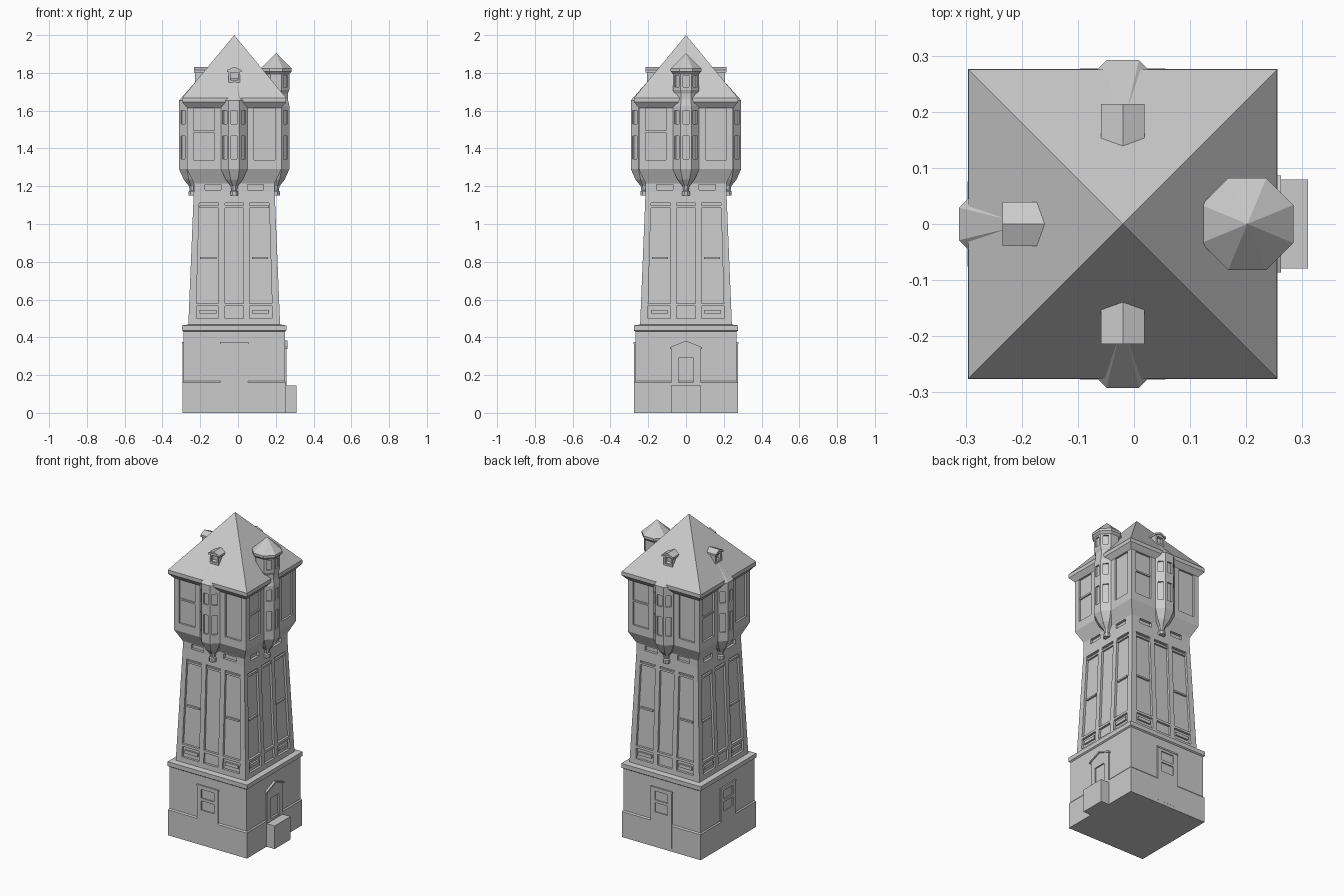
import bpy, bmesh, math
from mathutils import Matrix, Vector

if "Cube" in bpy.data.objects:
    bpy.data.objects.remove(bpy.data.objects["Cube"])

CX = -0.02  # tower axis
stone = bpy.data.materials.new("grey stone")
stone.diffuse_color = (0.6, 0.6, 0.6, 1)
stone.use_nodes = True
stone.node_tree.nodes["Principled BSDF"].inputs["Base Color"].default_value = stone.diffuse_color


def side(k, u=0, r=0, turn=0):
    """Local frame of tower side k: u along the wall, -y outward."""
    return (Matrix.Translation((CX, 0, 0)) @ Matrix.Rotation(k * math.pi / 2, 4, 'Z')
            @ Matrix.Translation((u, -r, 0)) @ Matrix.Rotation(turn, 4, 'Z'))


def prism(bm, M, poly, r0, r1):
    """Outline of (u, z) points, extruded outward between r0 and r1."""
    f = lambda r, z: r(z) if callable(r) else r
    n = len(poly)
    a = [bm.verts.new(M @ Vector((u, -f(r0, z), z))) for u, z in poly]
    b = [bm.verts.new(M @ Vector((u, -f(r1, z), z))) for u, z in poly]
    bm.faces.new(a)
    bm.faces.new(b[::-1])
    for i in range(n):
        j = (i + 1) % n
        bm.faces.new((a[i], b[i], b[j], a[j]))


def rect(u0, u1, z0, z1):
    return [(u0, z0), (u1, z0), (u1, z1), (u0, z1)]


def lathe(bm, M, profile, n):
    """n-sided solid from (apothem, z, y shift) rings; zero radius makes a tip."""
    rings = []
    for r, z, *s in profile:
        y = s[0] if s else 0
        R = r / math.cos(math.pi / n)
        count = n if r else 1
        rings.append([bm.verts.new(M @ Vector((R * math.cos((2 * i + 1) * math.pi / n),
                      y + R * math.sin((2 * i + 1) * math.pi / n), z))) for i in range(count)])
    for a, b in zip(rings, rings[1:]):
        for i in range(n):
            j = (i + 1) % n
            bm.faces.new((a[i], a[j], b[j], b[i]) if len(b) > 1 else (a[i], a[j], b[0]))
    for ring in (rings[0], rings[-1]):
        if len(ring) > 1:
            bm.faces.new(ring)


def finish(bm, name, cutter=None):
    """Turn the bmesh into an object, carving out the cutter if given."""
    def make(b, label):
        bmesh.ops.recalc_face_normals(b, faces=b.faces)
        me = bpy.data.meshes.new(label)
        b.to_mesh(me)
        b.free()
        me.materials.append(stone)
        o = bpy.data.objects.new(label, me)
        bpy.context.collection.objects.link(o)
        return o
    ob = make(bm, name)
    if cutter:
        cut = make(cutter, name + "_cutter")
        cut.hide_render = True
        m = ob.modifiers.new("recesses", 'BOOLEAN')
        m.operation, m.solver, m.object = 'DIFFERENCE', 'EXACT', cut
        dg = bpy.context.evaluated_depsgraph_get()
        me = bpy.data.meshes.new_from_object(ob.evaluated_get(dg))
        ob.modifiers.clear()
        ob.data = me
        bpy.data.objects.remove(cut)
    return ob


C = side(0)

# Base: plinth, walls and cornice
bm = bmesh.new()
lathe(bm, C, [(0.274, 0), (0.274, 0.16), (0.268, 0.168), (0.268, 0.43),
              (0.276, 0.436), (0.276, 0.463), (0.243, 0.468)], 4)
finish(bm, "base")

# Window bays of the base on three sides
bm, cut = bmesh.new(), bmesh.new()
for k in (0, 2, 3):
    M = side(k)
    prism(bm, M, rect(-0.073, 0.073, 0.02, 0.365), 0.25, 0.2745)
    prism(bm, M, rect(-0.076, 0.076, 0.365, 0.375), 0.25, 0.277)
    for z0, z1 in ((0.22, 0.278), (0.295, 0.35)):
        prism(cut, M, rect(-0.044, 0.044, z0, z1), 0.262, 0.3)
finish(bm, "base_windows", cut)

# Door portal with gable, and the step in front of it
bm, cut = bmesh.new(), bmesh.new()
M = side(1)
prism(bm, M, [(-0.078, 0.02), (0.078, 0.02), (0.078, 0.345), (0, 0.376), (-0.078, 0.345)], 0.25, 0.276)
prism(cut, M, rect(-0.04, 0.04, 0.146, 0.29), 0.262, 0.3)
finish(bm, "door_portal", cut)
bm = bmesh.new()
prism(bm, M, [(-0.086, 0.338), (0, 0.372), (0.086, 0.338), (0.086, 0.348), (0, 0.382), (-0.086, 0.348)], 0.25, 0.282)
finish(bm, "portal_gable")
bm = bmesh.new()
prism(bm, M, rect(-0.079, 0.079, 0, 0.145), 0.26, 0.33)
finish(bm, "door_step")

# Shaft and overhanging upper storey, with recessed panels on every side
wall = lambda z: 0.243 - 0.041 * (z - 0.465)
inner = lambda z: wall(z) - 0.014
out = lambda z: wall(z) + 0.05
bm, cut = bmesh.new(), bmesh.new()
lathe(bm, C, [(wall(0.455), 0.455), (wall(1.17), 1.17), (wall(1.17), 1.215),
              (0.25, 1.29), (0.25, 1.64)], 4)
for k in range(4):
    M = side(k)
    prism(cut, M, rect(-0.05, 0.05, 0.5, 0.565), inner, out)
    prism(cut, M, rect(-0.05, 0.05, 0.58, 1.11), inner, out)
    for s in (-1, 1):
        prism(cut, M, [(s * 0.082, 0.58), (s * 0.2, 0.58), (s * 0.185, 1.11), (s * 0.082, 1.11)], inner, out)
        prism(cut, M, rect(s * 0.082, s * 0.2, 0.5, 0.565), inner, out)
        prism(cut, M, rect(s * 0.07, s * 0.155, 1.18, 1.21), 0.198, 0.26)
        prism(cut, M, rect(s * 0.105, s * 0.215, 1.34, 1.625), 0.238, 0.3)
finish(bm, "tower_walls", cut)

# Lintels, sills and crossbars inside the panels
bm = bmesh.new()
for k in range(4):
    M = side(k)
    back = lambda z: wall(z) - 0.02
    front = lambda z: wall(z) - 0.003
    prism(bm, M, rect(-0.05, 0.05, 1.085, 1.097), back, front)
    for s in (-1, 1):
        prism(bm, M, rect(s * 0.082, s * 0.185, 1.085, 1.097), back, front)
        prism(bm, M, rect(s * 0.095, s * 0.18, 0.815, 0.825), back, front)
        prism(bm, M, rect(s * 0.095, s * 0.185, 0.525, 0.545), back, front)
    prism(bm, M, rect(-0.215, -0.105, 1.485, 1.495), 0.23, 0.246)
finish(bm, "panel_bars")

# Pyramid roof with eaves moulding
bm = bmesh.new()
lathe(bm, C, [(0.25, 1.615), (0.275, 1.645), (0.275, 1.668), (0, 2.0)], 4)
finish(bm, "roof")

# Octagonal oriels; the right-hand one rises into a turret
for k, name in enumerate(("front_oriel", "turret", "back_oriel", "left_oriel")):
    M = side(k, r=0.222)
    bm, cut = bmesh.new(), bmesh.new()
    prof = [(0.02, 1.15), (0.02, 1.172), (0.014, 1.178), (0.018, 1.2), (0.045, 1.235), (0.07, 1.29)]
    rows = [(1.345, 1.465), (1.53, 1.6)]
    if k == 1:
        prof += [(0.07, 1.625), (0.062, 1.66), (0.062, 1.69), (0.07, 1.71), (0.07, 1.81)]
        rows.append((1.725, 1.785))
    else:
        prof += [(0.07, 1.655), (0, 1.79, 0.05)]
    lathe(bm, M, prof, 8)
    for turn in (-1, 0, 1):
        for z0, z1 in rows:
            prism(cut, side(k, 0, 0.222, turn * math.pi / 4), rect(-0.016, 0.016, z0, z1), 0.06, 0.1)
    finish(bm, name, cut)

# Turret cap
bm = bmesh.new()
lathe(bm, side(1, r=0.222), [(0.07, 1.795), (0.082, 1.808), (0.082, 1.823), (0, 1.905)], 8)
finish(bm, "turret_cap")

# Dormers with small gabled roofs on the other three slopes
for k, name in ((0, "front_dormer"), (2, "back_dormer"), (3, "left_dormer")):
    M = side(k)
    bm, cut = bmesh.new(), bmesh.new()
    prism(bm, M, [(-0.031, 1.74), (0.031, 1.74), (0.031, 1.808), (0, 1.822), (-0.031, 1.808)], 0.13, 0.207)
    prism(cut, M, rect(-0.02, 0.02, 1.762, 1.802), 0.19, 0.25)
    finish(bm, name, cut)
    bm = bmesh.new()
    prism(bm, M, [(-0.039, 1.803), (0, 1.82), (0.039, 1.803), (0.039, 1.815), (0, 1.832), (-0.039, 1.815)], 0.13, 0.214)
    finish(bm, name + "_roof")
